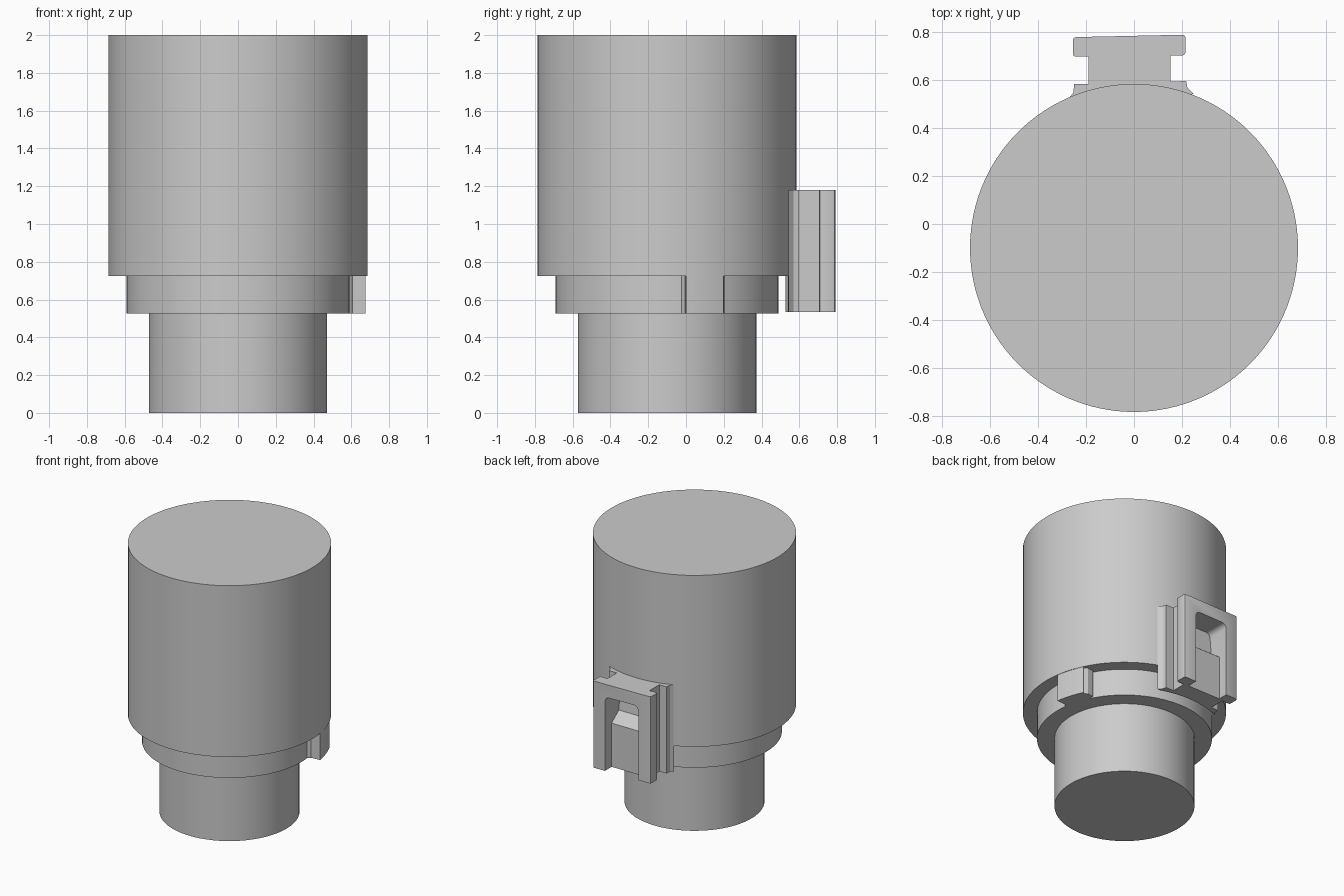
import bpy, bmesh
from math import sin, cos, radians, sqrt

AXIS_Y = -0.10          # the round body sits forward of the clip
BODY_R = 0.685

if "Cube" in bpy.data.objects:
    bpy.data.objects.remove(bpy.data.objects["Cube"], do_unlink=True)

grey = bpy.data.materials.new("plain_grey")
grey.use_nodes = True
grey.diffuse_color = (0.6, 0.6, 0.6, 1)
grey.node_tree.nodes["Principled BSDF"].inputs["Base Color"].default_value = (0.6, 0.6, 0.6, 1)


def finish(name, bm):
    """Turn a bmesh into a named, coloured object."""
    bmesh.ops.recalc_face_normals(bm, faces=bm.faces)
    mesh = bpy.data.meshes.new(name)
    bm.to_mesh(mesh)
    bm.free()
    mesh.materials.append(grey)
    obj = bpy.data.objects.new(name, mesh)
    bpy.context.collection.objects.link(obj)
    return obj


def prism(points, lo, hi, axis="z"):
    """Extrude a plan (x, y) along z, or a side profile (y, z) along x."""
    bm = bmesh.new()
    place = (lambda a, b, t: (a, b, t)) if axis == "z" else (lambda a, b, t: (t, a, b))
    bottom = [bm.verts.new(place(a, b, lo)) for a, b in points]
    top = [bm.verts.new(place(a, b, hi)) for a, b in points]
    bm.faces.new(bottom)
    bm.faces.new(top)
    for i in range(len(points)):
        j = (i + 1) % len(points)
        bm.faces.new((bottom[i], bottom[j], top[j], top[i]))
    return bm


def drum(name, radius, lo, hi, chamfer=0):
    """Round section of the body, with an optional chamfer on the lower rim."""
    ring = [(radius * cos(radians(a)), AXIS_Y + radius * sin(radians(a)))
            for a in range(0, 360, 3)]
    bm = prism(ring, lo, hi)
    if chamfer:
        rim = [e for e in bm.edges if all(v.co.z < lo + 1e-5 for v in e.verts)]
        bmesh.ops.bevel(bm, geom=rim, offset=chamfer, segments=1, affect="EDGES")
    return finish(name, bm)


def arc(radius, start, end, steps):
    return [(radius * cos(radians(start + (end - start) * i / steps)),
             AXIS_Y + radius * sin(radians(start + (end - start) * i / steps)))
            for i in range(steps + 1)]


# Stepped round body
parts = [drum("main_body", BODY_R, 0.725, 2.0),
         drum("middle_collar", 0.59, 0.525, 0.73),
         drum("lower_spigot", 0.472, 0.0, 0.53, 0.008)]

# Locking lug beside the collar, flush with the main body, with flared roots
lug = arc(0.682, 8.5, 26, 6) + [(0.605, 0.19), (0.575, 0.205), (0.53, 0.2),
                               (0.53, -0.04), (0.585, -0.025), (0.605, -0.005)]
parts.append(finish("locking_lug", prism(lug, 0.525, 0.73)))

# Clip rail: flange against the body, neck, and outer plate, slightly skewed
left_half = [(-0.27, 0.533), (-0.253, 0.555), (-0.25, 0.59), (-0.19, 0.59),
             (-0.19, 0.704), (-0.255, 0.704), (-0.255, 0.786)]
right_half = [(0.215, 0.786), (0.215, 0.70), (0.153, 0.70), (0.153, 0.592),
              (0.218, 0.592), (0.223, 0.565), (0.25, 0.537)]
back = [(x / 40, AXIS_Y + sqrt((BODY_R - 0.006) ** 2 - (x / 40) ** 2))
        for x in range(9, -10, -1)]
plan = [(x, y + 0.022 * x) for x, y in left_half + right_half] + back
bm = prism(plan, 0.535, 1.18)
corners = [e for e in bm.edges
           if abs(e.verts[0].co.z - e.verts[1].co.z) > 0.1
           and e.verts[0].co.y > 0.65 and abs(e.verts[0].co.x) > 0.2]
bmesh.ops.bevel(bm, geom=corners, offset=0.012, segments=2, profile=0.5, affect="EDGES")
clip = finish("clip_rail", bm)
parts.append(clip)

# Slot open at the bottom, leaving a tongue with a sloping top
slot = [(0.9, 0.4), (0.71, 0.4), (0.71, 0.86), (0.625, 0.925), (0.61, 1.085), (0.9, 1.085)]
bm = prism(slot, -0.155, 0.115, "x")
upper = [e for e in bm.edges
         if all(v.co.z > 1.08 for v in e.verts)
         and abs(e.verts[0].co.x - e.verts[1].co.x) < 1e-5]
bmesh.ops.bevel(bm, geom=upper, offset=0.035, segments=4, profile=0.5, affect="EDGES")
cutter = finish("slot_cutter", bm)
cutter.hide_render = True
cut = clip.modifiers.new("slot", "BOOLEAN")
cut.operation = "DIFFERENCE"
cut.solver = "EXACT"
cut.object = cutter
bpy.context.view_layer.objects.active = clip
bpy.ops.object.modifier_apply(modifier=cut.name)
bpy.data.objects.remove(cutter, do_unlink=True)

# Smooth round walls, sharp rims
bpy.ops.object.select_all(action="DESELECT")
for obj in parts:
    obj.select_set(True)
bpy.context.view_layer.objects.active = parts[0]
bpy.ops.object.shade_smooth_by_angle(angle=radians(30))
